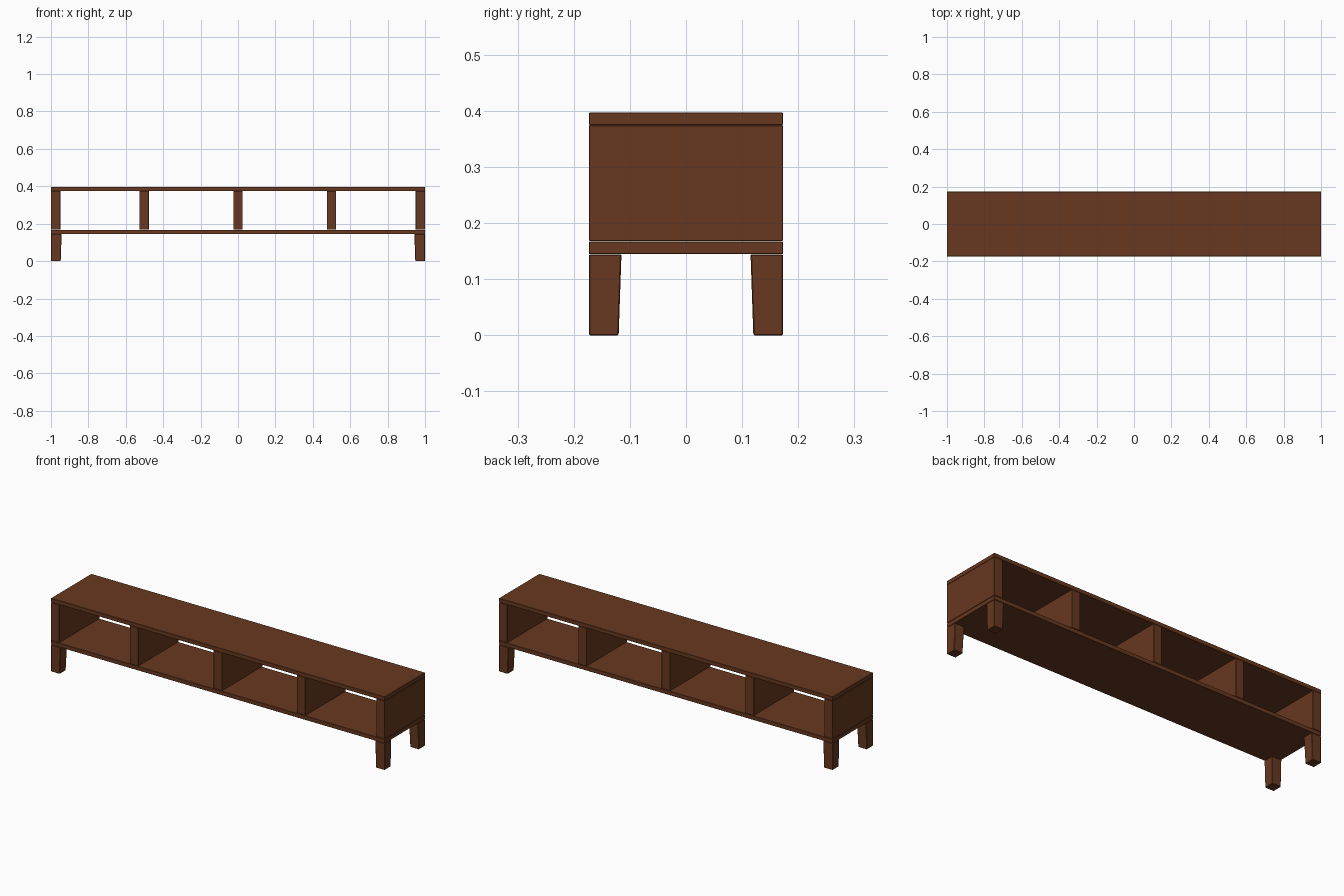
import bpy, bmesh
from mathutils import Vector

if "Cube" in bpy.data.objects:
    bpy.data.objects.remove(bpy.data.objects["Cube"])

wood = bpy.data.materials.new("dark_wood")
wood.diffuse_color = (0.135, 0.04, 0.014, 1)
wood.use_nodes = True
wood.node_tree.nodes["Principled BSDF"].inputs["Base Color"].default_value = wood.diffuse_color

HALF_L, HALF_D = 1.0, 0.173


def box(name, lo, hi, bevel=0.001, shape=None):
    """Box between two corners; shape(bm) may reshape it before bevelling."""
    lo, hi = Vector(lo), Vector(hi)
    bm = bmesh.new()
    bmesh.ops.create_cube(bm, size=1)
    for v in bm.verts:
        v.co = (lo + hi) / 2 + v.co * (hi - lo)
    if shape:
        shape(bm)
    bmesh.ops.bevel(bm, geom=bm.edges[:], offset=bevel, segments=1, affect='EDGES')
    bmesh.ops.recalc_face_normals(bm, faces=bm.faces[:])
    mesh = bpy.data.meshes.new(name)
    bm.to_mesh(mesh)
    bm.free()
    mesh.materials.append(wood)
    ob = bpy.data.objects.new(name, mesh)
    bpy.context.collection.objects.link(ob)
    return ob


# Long boards
box("top_board", (-HALF_L, -HALF_D, 0.375), (HALF_L, HALF_D, 0.397))
box("bottom_board", (-HALF_L, -HALF_D, 0.145), (HALF_L, HALF_D, 0.167))

# End panels and inner dividers
panels = {"left_end_panel": -0.975, "left_divider": -0.502, "middle_divider": 0,
          "right_divider": 0.5, "right_end_panel": 0.975}
for name, x in panels.items():
    box(name, (x - 0.025, -HALF_D, 0.1685), (x + 0.025, HALF_D, 0.3745))

# Corner legs, tapered on their two inner sides only
for sx, side in ((-1, "left"), (1, "right")):
    for sy, end in ((-1, "front"), (1, "back")):
        def taper(bm):
            for v in bm.verts:
                if v.co.z < 0.01:
                    if abs(v.co.x) < 0.97:
                        v.co.x += sx * 0.005
                    if abs(v.co.y) < 0.14:
                        v.co.y += sy * 0.005
        xs = sorted((sx * HALF_L, sx * (HALF_L - 0.057)))
        ys = sorted((sy * HALF_D, sy * (HALF_D - 0.058)))
        box(f"{end}_{side}_leg", (xs[0], ys[0], 0), (xs[1], ys[1], 0.1445), 0.002, taper)
